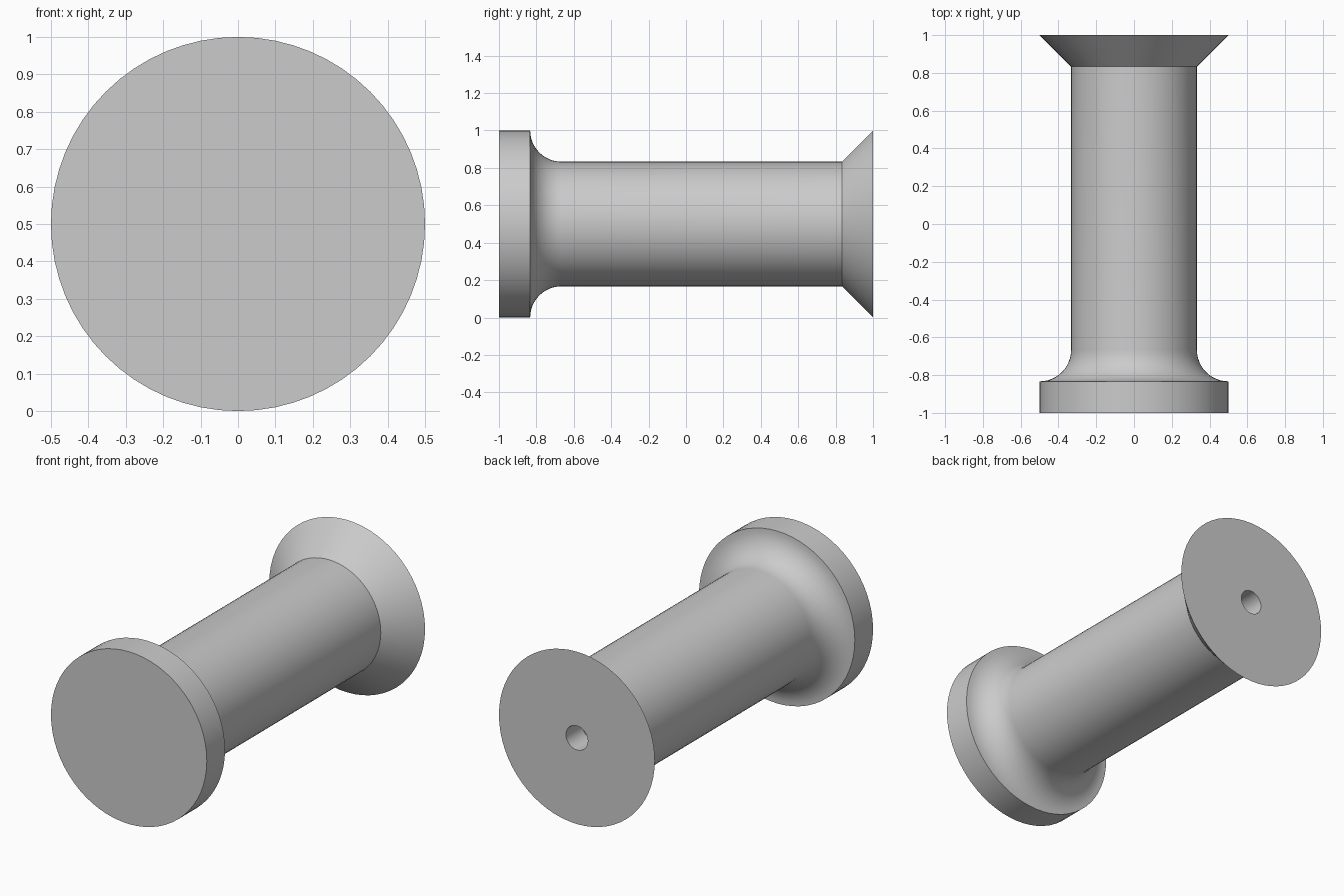
import bpy, bmesh, math
from mathutils import Matrix

cube = bpy.data.objects.get("Cube")
if cube:
    bpy.data.objects.remove(cube, do_unlink=True)

SIDES = 64
R, SHAFT, FLARE = 0.5, 0.333, 0.167   # rim radius, shaft radius, flare length
HOLE_R, HOLE_DEPTH = 0.07, 0.15

grey = bpy.data.materials.new("plain grey")
grey.use_nodes = True
colour = (0.6, 0.6, 0.6, 1)
grey.diffuse_color = colour
grey.node_tree.nodes["Principled BSDF"].inputs["Base Color"].default_value = colour

# Half profile as (radius, y): front disc, concave fillet, shaft, flared back, screw hole
profile = [(0, -1), (R, -1)]
for i in range(13):
    a = math.pi / 2 * i / 12
    profile.append((R - FLARE * math.sin(a), -1 + 2 * FLARE - FLARE * math.cos(a)))
profile += [(SHAFT, 1 - FLARE), (R, 1), (HOLE_R, 1),
            (HOLE_R, 1 - HOLE_DEPTH), (0, 1 - HOLE_DEPTH)]

# Revolve the profile around the y axis
bm = bmesh.new()
verts = [bm.verts.new((r, y, 0)) for r, y in profile]
edges = [bm.edges.new(pair) for pair in zip(verts, verts[1:])]
bmesh.ops.spin(bm, geom=verts + edges, cent=(0, 0, 0), axis=(0, 1, 0),
               angle=math.tau, steps=SIDES, use_merge=True)
bmesh.ops.remove_doubles(bm, verts=bm.verts, dist=0.0001)
bmesh.ops.recalc_face_normals(bm, faces=bm.faces)
bmesh.ops.transform(bm, matrix=Matrix.Translation((0, 0, R)), verts=bm.verts)

mesh = bpy.data.meshes.new("flared_knob")
bm.to_mesh(mesh)
bm.free()
mesh.materials.append(grey)
knob = bpy.data.objects.new("flared_knob", mesh)
bpy.context.collection.objects.link(knob)

# Smooth round surfaces, sharp rims
bpy.ops.object.select_all(action='DESELECT')
knob.select_set(True)
bpy.context.view_layer.objects.active = knob
bpy.ops.object.shade_smooth_by_angle(angle=math.radians(30))
